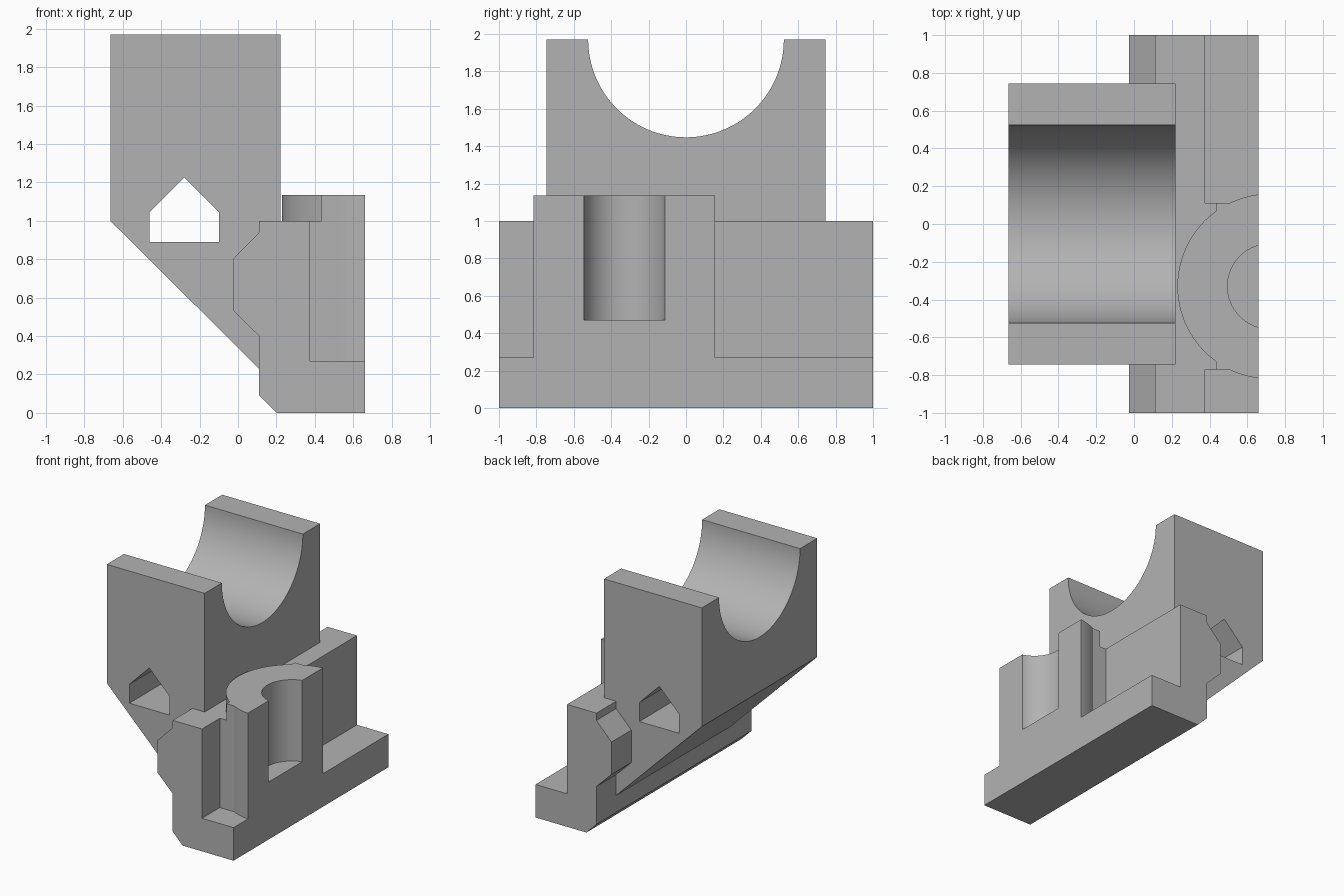
import bpy, bmesh, math
from mathutils import Vector

if "Cube" in bpy.data.objects:
    bpy.data.objects.remove(bpy.data.objects["Cube"])

grey = bpy.data.materials.new("plain grey")
grey.diffuse_color = (0.45, 0.45, 0.45, 1)
grey.use_nodes = True
grey.node_tree.nodes["Principled BSDF"].inputs["Base Color"].default_value = grey.diffuse_color


def prism(name, points, axis, lo, hi):
    """Extrude a 2D outline along an axis: x uses (y, z), y uses (x, z), z uses (x, y)."""
    place = {"x": lambda a, b, t: (t, a, b),
             "y": lambda a, b, t: (a, t, b),
             "z": lambda a, b, t: (a, b, t)}[axis]
    step = {"x": (hi - lo, 0, 0), "y": (0, hi - lo, 0), "z": (0, 0, hi - lo)}[axis]
    bm = bmesh.new()
    base = bm.faces.new([bm.verts.new(place(a, b, lo)) for a, b in points])
    ext = bmesh.ops.extrude_face_region(bm, geom=[base])
    moved = [g for g in ext["geom"] if isinstance(g, bmesh.types.BMVert)]
    bmesh.ops.translate(bm, verts=moved, vec=Vector(step))
    bmesh.ops.recalc_face_normals(bm, faces=bm.faces)
    mesh = bpy.data.meshes.new(name)
    bm.to_mesh(mesh)
    bm.free()
    mesh.materials.append(grey)
    obj = bpy.data.objects.new(name, mesh)
    bpy.context.collection.objects.link(obj)
    return obj


def arc(cx, cy, r, start, end, n):
    return [(cx + r * math.cos(start + (end - start) * i / n),
             cy + r * math.sin(start + (end - start) * i / n)) for i in range(n + 1)]


def combine(target, tool, operation):
    """Apply a boolean and discard the tool."""
    bpy.context.view_layer.objects.active = target
    mod = target.modifiers.new(operation, "BOOLEAN")
    mod.operation, mod.object, mod.solver = operation, tool, "EXACT"
    bpy.ops.object.modifier_apply(modifier=mod.name)
    bpy.data.objects.remove(tool)


# Cradle block with sloped underside
body = prism("cradle_bracket", [(-0.665, 1.97), (-0.665, 1.0), (0.11, 0.23),
                                (0.22, 0.23), (0.22, 1.97)], "y", -0.745, 0.745)

# Round saddle across the top
saddle = arc(0, 1.97, 0.523, math.pi, 2 * math.pi, 64)
combine(body, prism("saddle_cutter", saddle + [(0.523, 2.2), (-0.523, 2.2)],
                    "x", -1, 0.5), "DIFFERENCE")

# House-shaped hole through the block
combine(body, prism("hole_cutter", [(-0.46, 0.89), (-0.10, 0.89), (-0.10, 1.045),
                                    (-0.28, 1.225), (-0.46, 1.045)],
                    "y", -1.2, 1.2), "DIFFERENCE")

# Long rail: foot, upright wall and angled key
rail = [(0.20, 0), (0.66, 0), (0.66, 0.27), (0.375, 0.27), (0.375, 1.0), (0.11, 1.0),
        (0.11, 0.94), (-0.027, 0.80), (-0.027, 0.535), (0.11, 0.40), (0.11, 0.09)]
combine(body, prism("rail", rail, "y", -1, 1), "UNION")

# Low shoulder joining the boss to the wall
BX, BY, R = 0.72, -0.33, 0.49
combine(body, prism("shoulder", [(0.3, BY - 0.44), (0.52, BY - 0.44),
                                 (0.52, BY + 0.44), (0.3, BY + 0.44)],
                    "z", 0.2, 1.0), "UNION")

# Round boss cut flat at the front, with small square ears
a_end = math.acos((0.66 - BX) / R)
a_ear = math.pi - math.asin(0.44 / R)
a_front = math.acos((0.435 - BX) / R)
side = arc(BX, BY, R, a_end, a_ear, 12) + [(0.435, BY + 0.44)]
nose = arc(BX, BY, R, a_front, 2 * math.pi - a_front, 48)
mirrored = [(x, 2 * BY - y) for x, y in reversed(side)]
combine(body, prism("boss", side + nose + mirrored, "z", 0.2, 1.135), "UNION")

# Blind half-round pocket in the boss
combine(body, prism("pocket_cutter", arc(BX, BY, 0.225, 0, 2 * math.pi, 64)[:-1],
                    "z", 0.47, 1.4), "DIFFERENCE")

# Smooth the curved walls, keep edges crisp
bpy.ops.object.select_all(action="DESELECT")
body.select_set(True)
bpy.context.view_layer.objects.active = body
bpy.ops.object.shade_smooth_by_angle(angle=math.radians(20))
